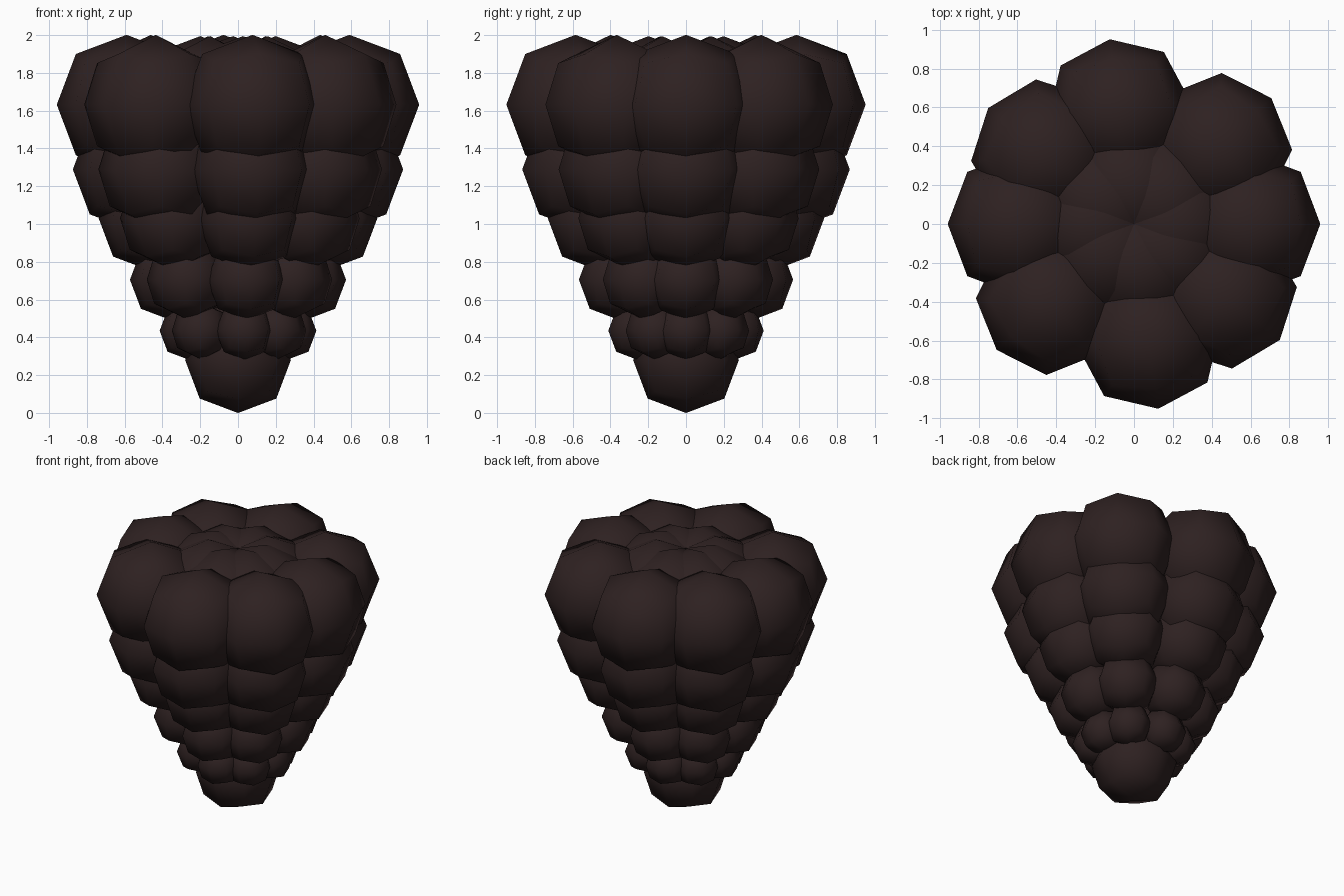
import bpy
from math import radians, cos, sin

if "Cube" in bpy.data.objects:
    bpy.data.objects.remove(bpy.data.objects["Cube"])

# dark berry colour
mat = bpy.data.materials.new("dark_berry")
mat.diffuse_color = (0.027, 0.015, 0.015, 1)
mat.use_nodes = True
mat.node_tree.nodes["Principled BSDF"].inputs["Base Color"].default_value = mat.diffuse_color


def lobe(name, half, loc, turn=0.0):
    """Rounded lobe: a cube subdivided once, smooth shaded."""
    bpy.ops.mesh.primitive_cube_add(size=2 * half, location=loc, rotation=(0, 0, turn))
    ob = bpy.context.object
    ob.name = name
    sub = ob.modifiers.new("round", 'SUBSURF')
    sub.levels = sub.render_levels = 1
    bpy.ops.object.shade_smooth()
    ob.data.materials.append(mat)
    return ob


# slightly uneven spacing, repeated every half turn
half_turn = [0, 42.5, 97.5, 141.5]
angles = [radians(a + k) for k in (0, 180) for a in half_turn]


def ring(name, radius, z, half):
    for i, a in enumerate(angles):
        lobe(f"{name}_{i + 1}", half, (radius * cos(a), radius * sin(a), z), a)


# tiers from tip to crown: ring radius, height, lobe half size
lobe("tip_lobe", 0.333, (0, 0, 0.279))
tiers = [
    ("tier_one", 0.262, 0.435, 0.182),
    ("tier_two", 0.360, 0.705, 0.2525),
    ("tier_three", 0.459, 1.030, 0.332),
    ("tier_four", 0.547, 1.289, 0.390),
    ("crown_outer", 0.590, 1.632, 0.440),
    ("crown_inner", 0.200, 1.625, 0.440),
]
for t in tiers:
    ring(*t)
